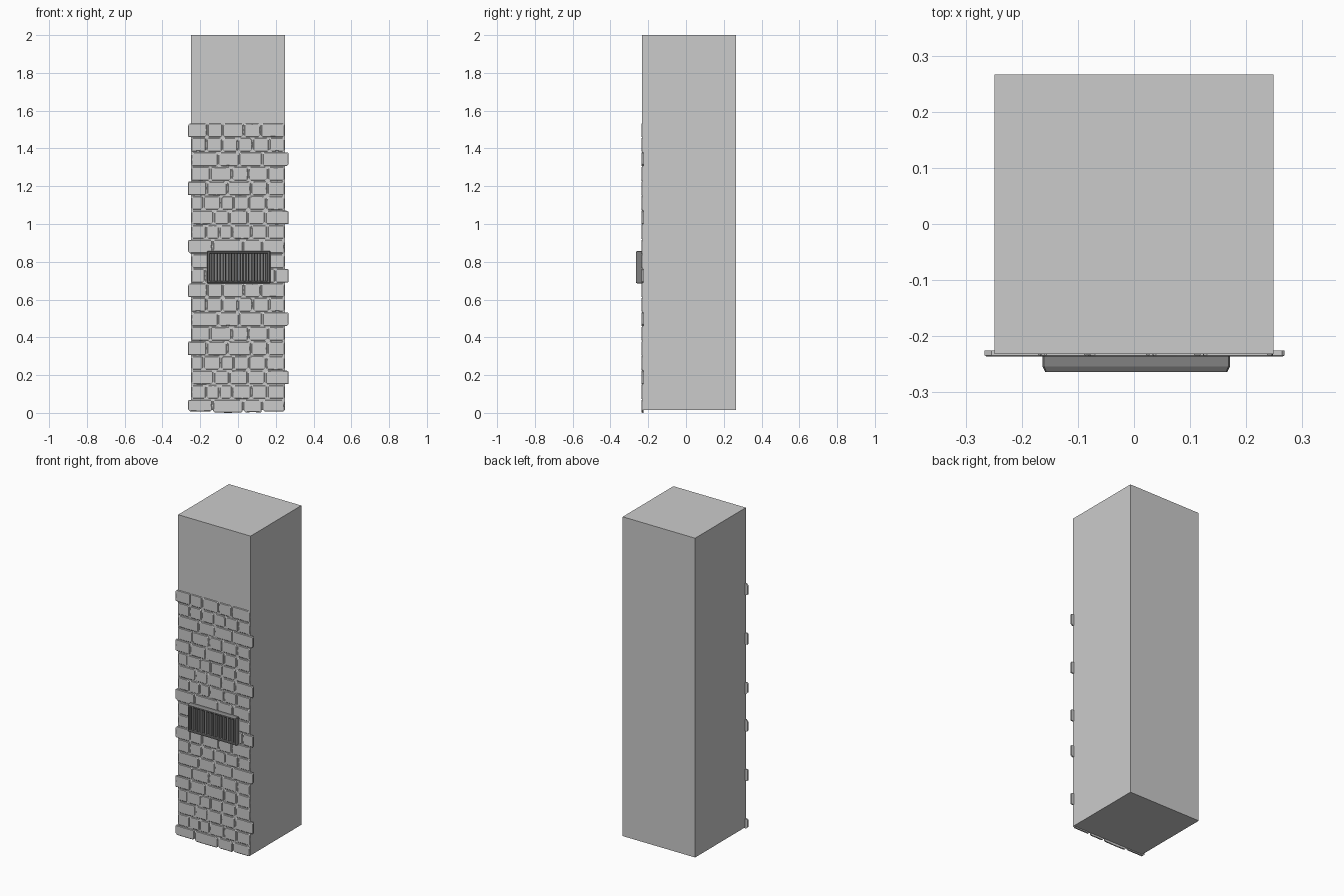
import bpy, bmesh, random
from mathutils import Vector

if "Cube" in bpy.data.objects:
    bpy.data.objects.remove(bpy.data.objects["Cube"])


def make_object(name, bm, mat=None):
    bmesh.ops.recalc_face_normals(bm, faces=bm.faces)
    me = bpy.data.meshes.new(name)
    bm.to_mesh(me)
    bm.free()
    ob = bpy.data.objects.new(name, me)
    bpy.context.collection.objects.link(ob)
    if mat:
        me.materials.append(mat)
    return ob


def add_box(bm, x0, x1, y0, y1, z0, z1):
    r = bmesh.ops.create_cube(bm, size=1)
    for v in r["verts"]:
        v.co = Vector((x0 + (v.co.x + .5) * (x1 - x0),
                       y0 + (v.co.y + .5) * (y1 - y0),
                       z0 + (v.co.z + .5) * (z1 - z0)))
    return r["verts"]


def bridge(bm, a, b):
    n = len(a)
    for i in range(n):
        bm.faces.new((a[i], a[(i + 1) % n], b[(i + 1) % n], b[i]))


# Square pillar
bm = bmesh.new()
add_box(bm, -.249, .249, -.232, .266, .015, 2.0)
make_object("pillar", bm)


# One worn brick: chipped outline with a chamfered front
def add_brick(bm, x0, x1, z0, z1, rng):
    c = [rng.uniform(.003, .012) for _ in range(4)]
    w = lambda: rng.uniform(-.0015, .0015)
    mx, mz = (x0 + x1) / 2, (z0 + z1) / 2
    pts = [(x0 + c[0], z0), (mx + w() * 4, z0 + w()), (x1 - c[1], z0),
           (x1, z0 + c[1]), (x1 + w(), mz), (x1, z1 - c[2]),
           (x1 - c[2], z1), (mx + w() * 4, z1 + w()), (x0 + c[3], z1),
           (x0, z1 - c[3]), (x0 + w(), mz), (x0, z0 + c[0])]
    sx, sz = 1 - .006 / (x1 - x0), 1 - .006 / (z1 - z0)
    back = [bm.verts.new((x, -.2255, z)) for x, z in pts]
    edge = [bm.verts.new((x, -.2340, z)) for x, z in pts]
    front = [bm.verts.new((mx + (x - mx) * sx, -.2365, mz + (z - mz) * sz))
             for x, z in pts]
    bridge(bm, back, edge)
    bridge(bm, edge, front)
    bm.faces.new(front)
    bm.faces.new(back[::-1])


# Brick facing: an 11-row pattern repeated up the front
LEFT_ROWS, RIGHT_ROWS = (0, 4, 8), (2, 6, 9)
COUNTS = (4, 6, 5, 6, 5, 5, 4, 6, 5, 6, 5)
ROW, GAP = .077, .006
bm = bmesh.new()
for row in range(20):
    k = row % 11
    rng = random.Random(40 + k)
    n = COUNTS[k]
    xa = -.266 if k in LEFT_ROWS else -.247
    xb = .268 if k in RIGHT_ROWS else .246
    widths = [rng.uniform(.75, 1.3) for _ in range(n)]
    unit = (xb - xa) / sum(widths)
    z1 = .069 + ROW * row
    x = xa
    for i, wd in enumerate(widths):
        nx = x + wd * unit
        z0 = z1 - ROW + GAP
        if row == 0:  # sagging lower edge of the bottom row
            t = (x + nx) / 2 / .25
            z0 = .002 + .010 * t * t
        add_brick(bm, x + (GAP / 2 if i else 0),
                  nx - (GAP / 2 if i < n - 1 else 0), z0, z1, rng)
        x = nx
bm.verts.ensure_lookup_table()
min(bm.verts, key=lambda v: v.co.z).co.z = 0
make_object("brick_facing", bm)

# Vent grille
dark = bpy.data.materials.new("dark_metal")
dark.diffuse_color = (.22, .22, .22, 1)
dark.use_nodes = True
dark.node_tree.nodes["Principled BSDF"].inputs["Base Color"].default_value = dark.diffuse_color
X0, X1, Z0, Z1 = -.163, .171, .684, .858


# Frame: nested rectangular loops with a chamfered outer edge
def rect_loop(bm, inset, y, ch):
    a, b, c, d = X0 + inset, X1 - inset, Z0 + inset, Z1 - inset
    return [bm.verts.new((x, y, z)) for x, z in (
        (a + ch, c), (b - ch, c), (b, c + ch), (b, d - ch),
        (b - ch, d), (a + ch, d), (a, d - ch), (a, c + ch))]


bm = bmesh.new()
loops = [rect_loop(bm, i, y, ch) for i, y, ch in (
    (0, -.232, .003), (0, -.254, .003), (.005, -.264, .002),
    (.012, -.264, .002), (.015, -.260, .002), (.015, -.232, .002))]
for a, b in zip(loops, loops[1:] + loops[:1]):
    bridge(bm, a, b)
make_object("vent_frame", bm, dark)

# Dark plate behind the slats
bm = bmesh.new()
add_box(bm, X0 + .012, X1 - .012, -.240, -.232, Z0 + .012, Z1 - .012)
make_object("vent_back", bm, dark)

# Vertical slats, narrowed toward the front
bm = bmesh.new()
N = 10
span = X1 - X0 - .03
for i in range(N):
    x = X0 + .015 + span * (i + .5) / N
    for v in add_box(bm, x - .009, x + .009, -.260, -.238, Z0 + .013, Z1 - .013):
        if v.co.y < -.25:
            v.co.x = x + (v.co.x - x) * .65
make_object("vent_slats", bm, dark)
